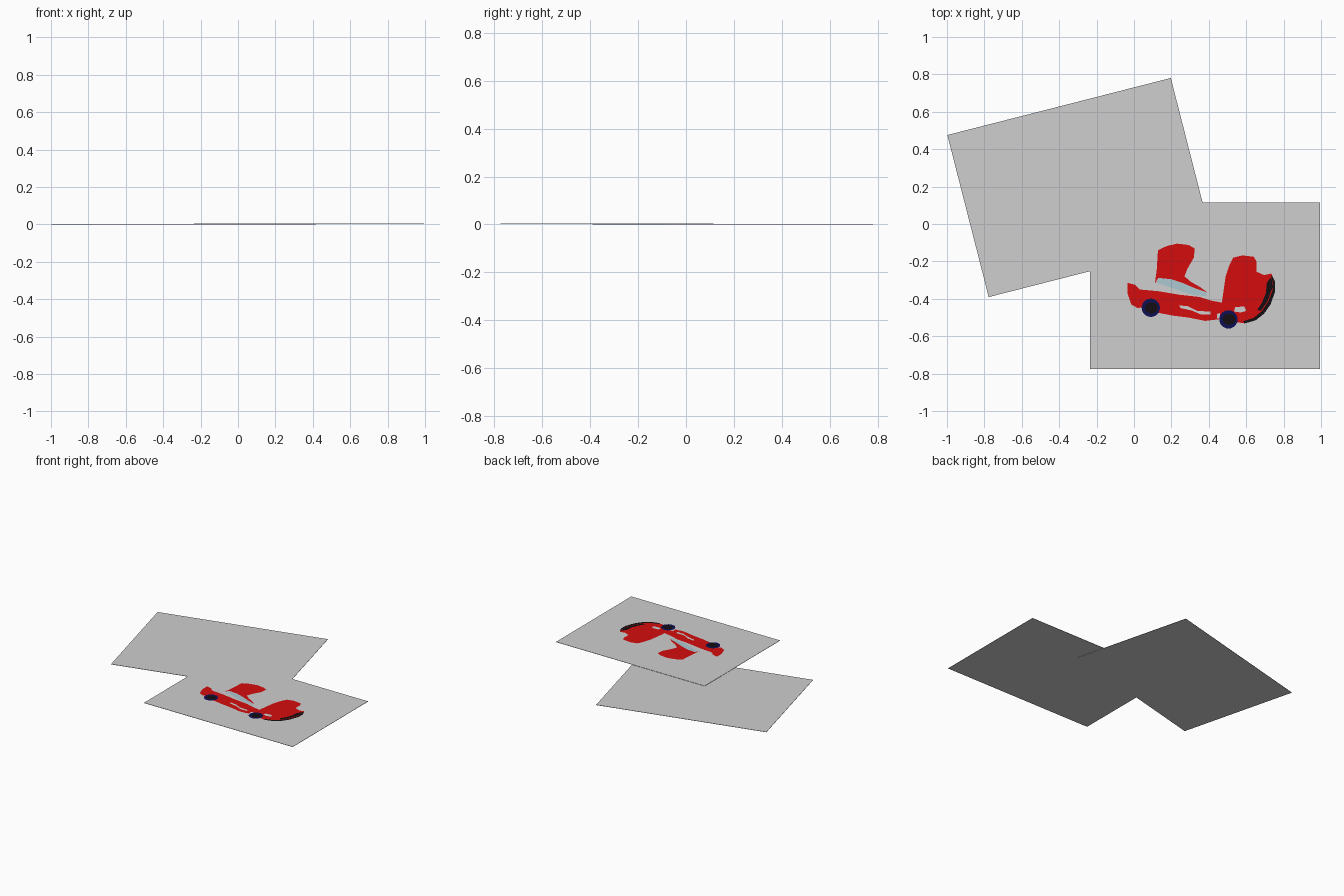
import bpy, bmesh, math

if "Cube" in bpy.data.objects:
    bpy.data.objects.remove(bpy.data.objects["Cube"])


def mat(name, r, g, b):
    m = bpy.data.materials.new(name)
    m.diffuse_color = (r, g, b, 1)
    m.use_nodes = True
    m.node_tree.nodes["Principled BSDF"].inputs["Base Color"].default_value = m.diffuse_color
    return m


GREY = mat("paper_grey", 0.62, 0.62, 0.62)
RED = mat("car_red", 0.66, 0.004, 0.004)
BLACK = mat("rubber_black", 0.006, 0.004, 0.006)
NAVY = mat("rim_navy", 0.005, 0.005, 0.09)
GLASS = mat("glass_blue", 0.42, 0.58, 0.64)


def finish(bm, name, material):
    mesh = bpy.data.meshes.new(name)
    bm.to_mesh(mesh)
    bm.free()
    mesh.materials.append(material)
    ob = bpy.data.objects.new(name, mesh)
    bpy.context.collection.objects.link(ob)
    return ob


def sheet(name, cx, cy, w, h, angle, z0, z1):
    """Thin rectangular sheet lying flat."""
    bm = bmesh.new()
    bmesh.ops.create_cube(bm, size=1)
    for v in bm.verts:
        v.co.x *= w
        v.co.y *= h
        v.co.z = z1 if v.co.z > 0 else z0
    ob = finish(bm, name, GREY)
    ob.location = (cx, cy, 0)
    ob.rotation_euler.z = angle
    return ob


def plate(name, pts, material, z):
    """Flat painted shape, outline in hundredths of a unit."""
    bm = bmesh.new()
    f = bm.faces.new([bm.verts.new((x / 100, y / 100, z)) for x, y in pts])
    f.normal_update()
    if f.normal.z < 0:
        f.normal_flip()
    bmesh.ops.triangulate(bm, faces=[f])
    return finish(bm, name, material)


def oval(cx, cy, rx, ry, n=24):
    return [(cx + rx * math.cos(2 * math.pi * i / n),
             cy + ry * math.sin(2 * math.pi * i / n)) for i in range(n)]


# Two overlapping sheets
sheet("back_sheet", -0.29, 0.195, 1.233, 0.894, math.atan2(0.305, 1.195), 0, 0.002)
sheet("front_sheet", 0.38, -0.33, 1.23, 0.89, 0, 0.003, 0.005)

# Painted car on the front sheet
Z = 0.0056
STEP = 0.0004

plate("car_body", [
    (-3.5, -31.5), (0.5, -32.5), (3, -35), (13.5, -36), (24, -37.8), (35, -39),
    (41.5, -41), (47, -42), (48, -35), (49, -28), (51, -22), (53, -18),
    (58, -16.8), (64, -17.5), (65.5, -20), (65.5, -25.5), (69.5, -27.3),
    (73.5, -26.5), (75.3, -31), (75.3, -36), (73, -43), (69.5, -48),
    (65, -51.5), (59, -53), (54, -52.5), (50, -50), (45, -51),
    (38, -51.8), (29, -50), (21, -49), (13, -47.5), (9, -44), (4, -44.5),
    (2, -45), (-1.5, -43), (-3.5, -37)], RED, Z)

plate("roof_panel", [
    (11.2, -31.8), (12.2, -24), (12.8, -14), (17.5, -11.8), (23, -10.5),
    (29, -11.2), (32.5, -13), (32, -18), (28.5, -24), (27, -28),
    (30.5, -31), (35, -33.5), (39.2, -36.6), (33, -34.5), (26, -31.5),
    (20, -29.5), (13, -28.8)], RED, Z + STEP)

plate("windscreen", [
    (12, -31.5), (13.2, -28.8), (20, -29.5), (26, -31.5), (33, -34.5),
    (38.5, -36.4), (39, -38.6), (32, -38), (24, -35.5), (17, -33)], GLASS, Z)

# Light trims on the body side
plate("sill_gap", [
    (24, -43.5), (29, -44), (34, -46.5), (41, -46.8), (41, -48.5),
    (36, -48.5), (31, -46.3), (25, -45)], GREY, Z + STEP)
plate("bumper_gap", [(44.5, -48), (46, -47.5), (46, -50.5), (44.5, -50.5)],
      GREY, Z + STEP)
plate("side_lamp", [
    (54, -44.5), (59, -44), (60, -46.5), (57, -47.3), (53.5, -46.8)],
    GREY, Z + STEP)

# Dark tail edge and tail window
plate("tail_edge", [
    (73.5, -27), (75.5, -31), (75.5, -36), (73, -43), (69.5, -48),
    (65, -51.5), (59, -53.2), (58.5, -52), (64, -50.2), (68.5, -46.5),
    (72, -41), (74.2, -35), (74, -31)], BLACK, Z + STEP)
plate("tail_window", [
    (73.5, -28), (74, -34), (71.5, -41), (68, -46.3), (65.8, -46),
    (68.5, -42), (70.5, -37), (71, -31.5)], BLACK, Z + 2 * STEP)

# Wheels: navy ring with black centre
for side, cx, cy in (("left", 9, -44.8), ("right", 50.5, -51)):
    plate(side + "_wheel_rim", oval(cx, cy, 4.9, 4.9), NAVY, Z + 2 * STEP)
    plate(side + "_wheel_tyre", oval(cx + 0.3, cy, 3.4, 3), BLACK, Z + 3 * STEP)
